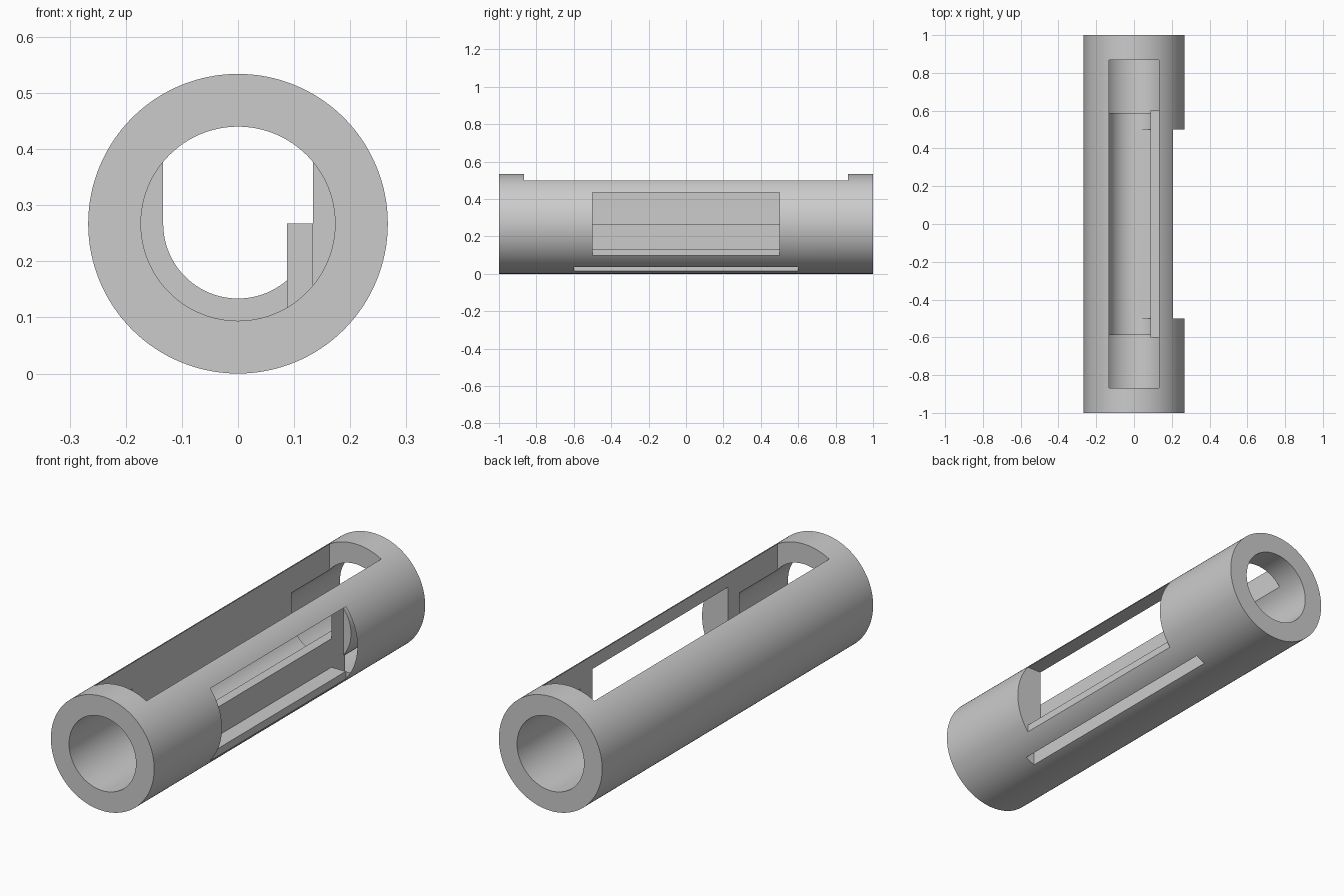
import bpy, bmesh, math
from mathutils import Vector

cube = bpy.data.objects.get("Cube")
if cube:
    bpy.data.objects.remove(cube, do_unlink=True)

R = 0.267        # outer radius, also the axis height
BORE = 0.173     # wide bore at both ends
HALF = 0.1333    # half width of the top channel
SEGS = 128

grey = bpy.data.materials.new("plain_grey")
grey.use_nodes = True
grey.diffuse_color = (0.6, 0.6, 0.6, 1)
grey.node_tree.nodes["Principled BSDF"].inputs["Base Color"].default_value = (0.6, 0.6, 0.6, 1)


def arc(radius, start, end, n):
    """Points (x, z) round the tube axis."""
    angles = [start + (end - start) * i / n for i in range(n + 1)]
    return [(radius * math.cos(a), R + radius * math.sin(a)) for a in angles]


def circle(radius):
    return arc(radius, 0, math.tau, SEGS)[:-1]


def box(x0, x1, z0, z1):
    return [(x0, z0), (x1, z0), (x1, z1), (x0, z1)]


def prism(name, profile, y0, y1):
    """Extrude an (x, z) profile along y."""
    bm = bmesh.new()
    face = bm.faces.new([bm.verts.new((x, y0, z)) for x, z in profile])
    ext = bmesh.ops.extrude_face_region(bm, geom=[face])
    verts = [v for v in ext["geom"] if isinstance(v, bmesh.types.BMVert)]
    bmesh.ops.translate(bm, verts=verts, vec=Vector((0, y1 - y0, 0)))
    bmesh.ops.recalc_face_normals(bm, faces=bm.faces)
    mesh = bpy.data.meshes.new(name)
    bm.to_mesh(mesh)
    bm.free()
    mesh.materials.append(grey)
    obj = bpy.data.objects.new(name, mesh)
    bpy.context.collection.objects.link(obj)
    return obj


tube = prism("tube_body", circle(R), -1, 1)

# U-shaped channel open at the top, with a rounded floor
channel = arc(HALF, math.pi, math.tau, SEGS // 2) + [(HALF, 0.7), (-HALF, 0.7)]

cutters = [
    prism("channel_cutter", channel, -0.867, 0.867),
    prism("front_bore_cutter", circle(BORE), -1.1, -0.587),
    prism("back_bore_cutter", circle(BORE), 0.587, 1.1),
    # side window and the flat beneath it
    prism("window_cutter", box(0, 0.4, 0.1337, 0.436), -0.5, 0.5),
    prism("side_flat_cutter", box(0.207, 0.4, 0.05, 0.48), -0.5, 0.5),
    # narrow slit through the floor
    prism("floor_slit_cutter", box(0.087, HALF, -0.1, R), -0.6, 0.6),
]

bpy.context.view_layer.objects.active = tube
for cutter in cutters:
    mod = tube.modifiers.new(cutter.name, "BOOLEAN")
    mod.operation = "DIFFERENCE"
    mod.solver = "EXACT"
    mod.object = cutter
    bpy.ops.object.modifier_apply(modifier=mod.name)
    bpy.data.objects.remove(cutter, do_unlink=True)

# Smooth round walls, sharp cut edges
bpy.ops.object.select_all(action="DESELECT")
tube.select_set(True)
bpy.ops.object.shade_smooth_by_angle(angle=math.radians(20))
